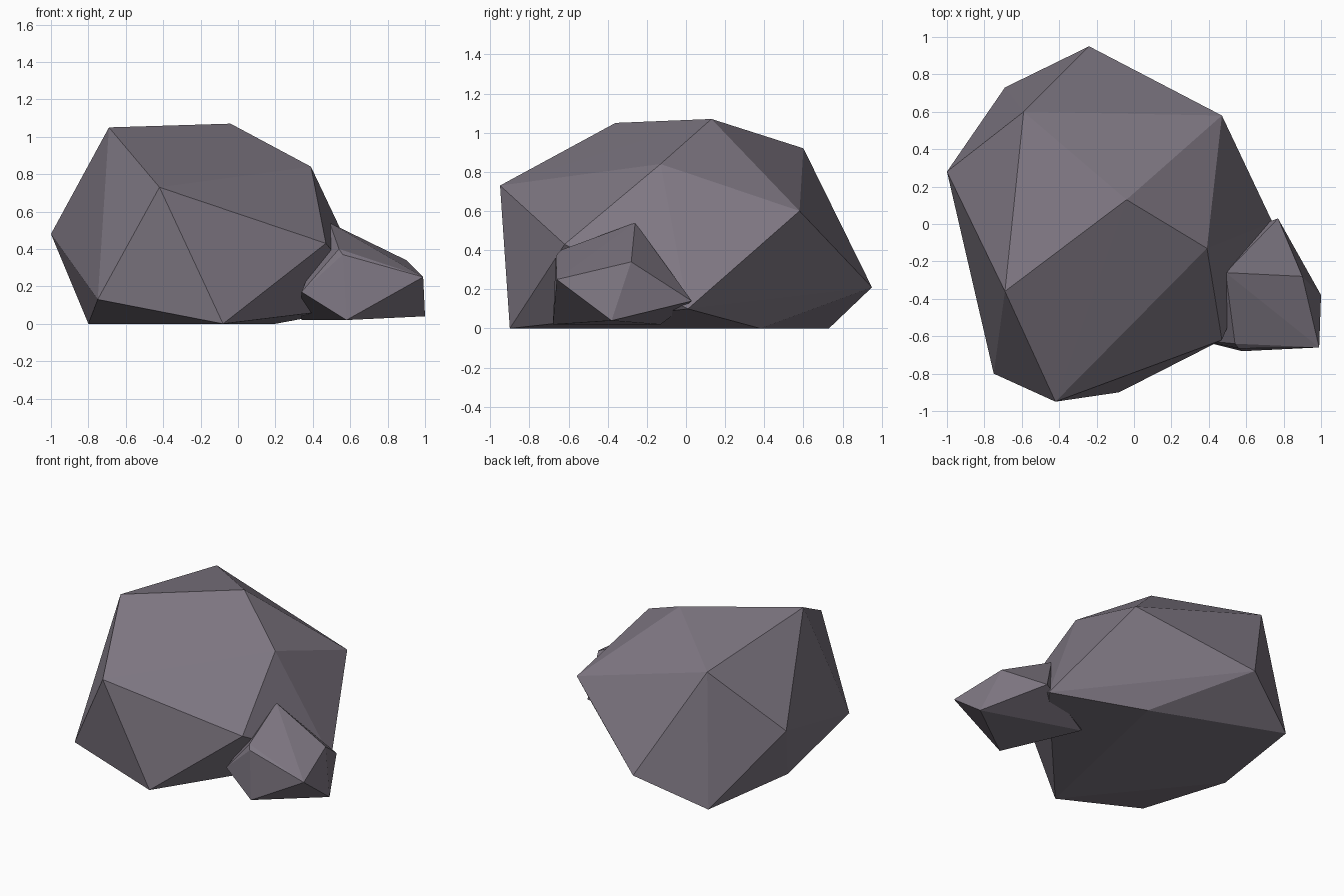
import bpy
import bmesh

cube = bpy.data.objects.get("Cube")
if cube:
    bpy.data.objects.remove(cube, do_unlink=True)

# Single stone colour
stone = bpy.data.materials.new("purple_grey_stone")
stone.use_nodes = True
colour = (0.21, 0.185, 0.225, 1.0)
stone.diffuse_color = colour
bsdf = next(n for n in stone.node_tree.nodes if n.type == "BSDF_PRINCIPLED")
bsdf.inputs["Base Color"].default_value = colour
bsdf.inputs["Roughness"].default_value = 0.9


def make_rock(name, corners):
    """Wrap a faceted convex rock around its corner points."""
    bm = bmesh.new()
    for corner in corners:
        bm.verts.new(corner)
    hull = bmesh.ops.convex_hull(bm, input=bm.verts[:])
    inner = [v for v in hull["geom_interior"] if isinstance(v, bmesh.types.BMVert)]
    bmesh.ops.delete(bm, geom=inner, context="VERTS")
    bmesh.ops.recalc_face_normals(bm, faces=bm.faces[:])
    mesh = bpy.data.meshes.new(name)
    bm.to_mesh(mesh)
    bm.free()
    mesh.materials.append(stone)
    rock = bpy.data.objects.new(name, mesh)
    bpy.context.collection.objects.link(rock)
    return rock


# Large boulder: crown, shoulders, then foot
crown = [(-0.04, 0.13, 1.07), (-0.69, -0.36, 1.05),
         (-0.59, 0.60, 0.92), (0.39, -0.13, 0.84)]
shoulders = [(-0.42, -0.95, 0.73), (0.47, 0.58, 0.60),
             (-1.0, 0.28, 0.48), (0.47, -0.62, 0.43)]
foot = [(-0.24, 0.95, 0.21), (-0.75, -0.80, 0.13), (0.74, 0.01, 0.10),
        (-0.69, 0.73, 0), (-0.80, -0.02, 0), (-0.08, -0.90, 0), (0.20, 0.38, 0)]
make_rock("large_boulder", crown + shoulders + foot)

# Small rock leaning into the boulder's side, with one chipped top edge
top = [(0.49, -0.26, 0.54), (0.54, -0.64, 0.40),
       (0.56, -0.665, 0.37), (0.90, -0.28, 0.34)]
sides = [(0.99, -0.66, 0.25), (0.34, -0.62, 0.17), (0.77, 0.03, 0.14)]
base = [(1.0, -0.38, 0.04), (0.58, -0.68, 0.02), (0.34, -0.13, 0.02)]
make_rock("small_rock", top + sides + base)
